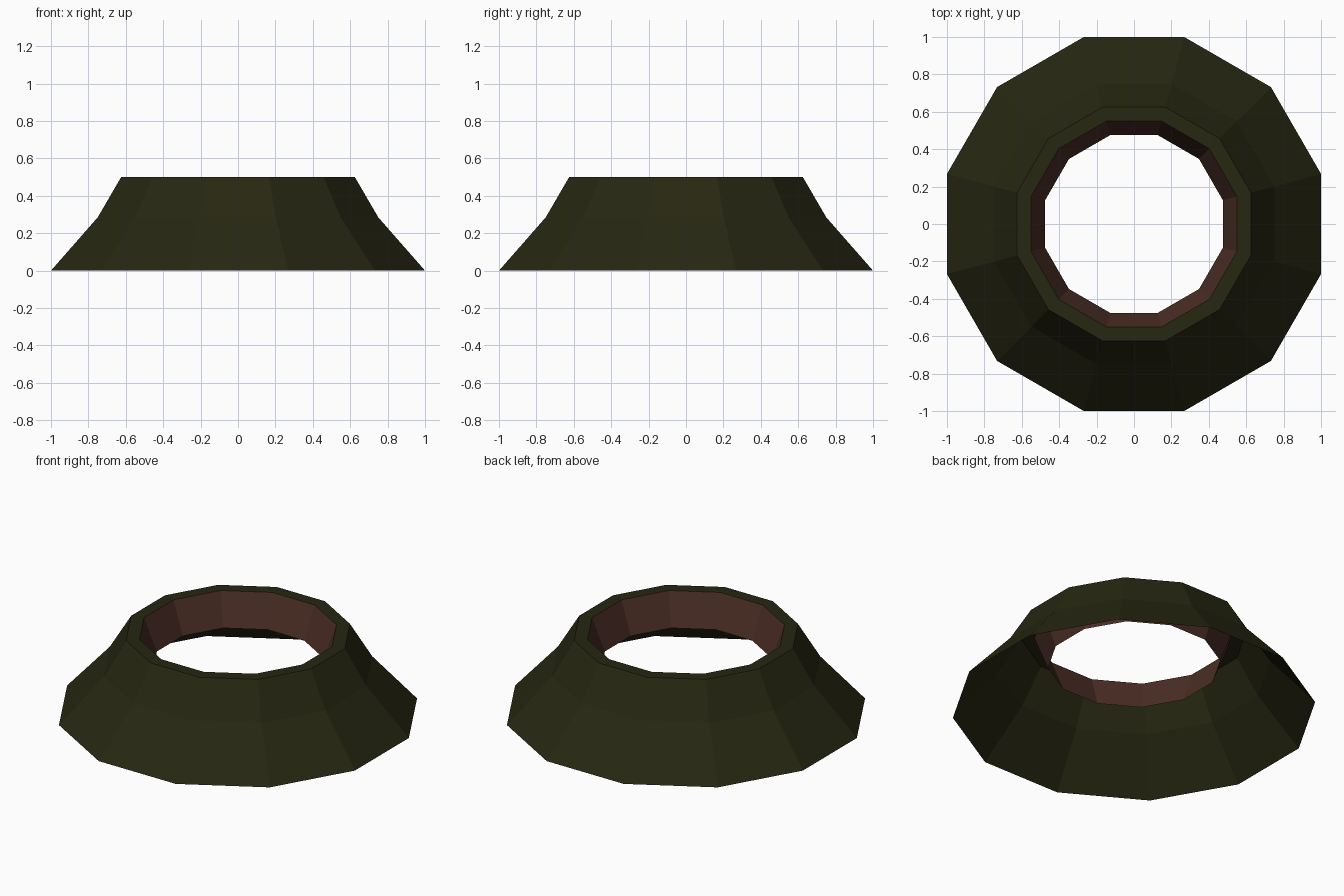
import bpy, bmesh, math

if "Cube" in bpy.data.objects:
    bpy.data.objects.remove(bpy.data.objects["Cube"])

SIDES = 12


def material(name, rgb):
    m = bpy.data.materials.new(name)
    m.diffuse_color = (*rgb, 1)
    m.use_nodes = True
    m.node_tree.nodes["Principled BSDF"].inputs["Base Color"].default_value = m.diffuse_color
    return m


def lathe(name, profile, mat):
    """Spin a (flat half-width, z) profile into an open 12-sided shell."""
    bm = bmesh.new()
    rings = []
    for half_width, z in profile:
        r = half_width / math.cos(math.pi / SIDES)
        angles = [(i + 0.5) * math.tau / SIDES for i in range(SIDES)]
        rings.append([bm.verts.new((r * math.cos(a), r * math.sin(a), z)) for a in angles])
    for low, high in zip(rings, rings[1:]):
        for i in range(SIDES):
            j = (i + 1) % SIDES
            bm.faces.new((low[i], low[j], high[j], high[i]))
    mesh = bpy.data.meshes.new(name)
    bm.to_mesh(mesh)
    bm.free()
    mesh.materials.append(mat)
    obj = bpy.data.objects.new(name, mesh)
    bpy.context.collection.objects.link(obj)
    return obj


green = material("dark olive", (0.020, 0.020, 0.006))
brown = material("reddish brown", (0.070, 0.027, 0.018))

# Flared outer slope and flat rim, open underneath
lathe("crater_slope", [(1.0, 0.0), (0.75, 0.285), (0.625, 0.5), (0.55, 0.5)], green)

# Inner wall narrowing downwards to an open throat
lathe("crater_inner_wall", [(0.55, 0.5), (0.475, 0.30)], brown)
